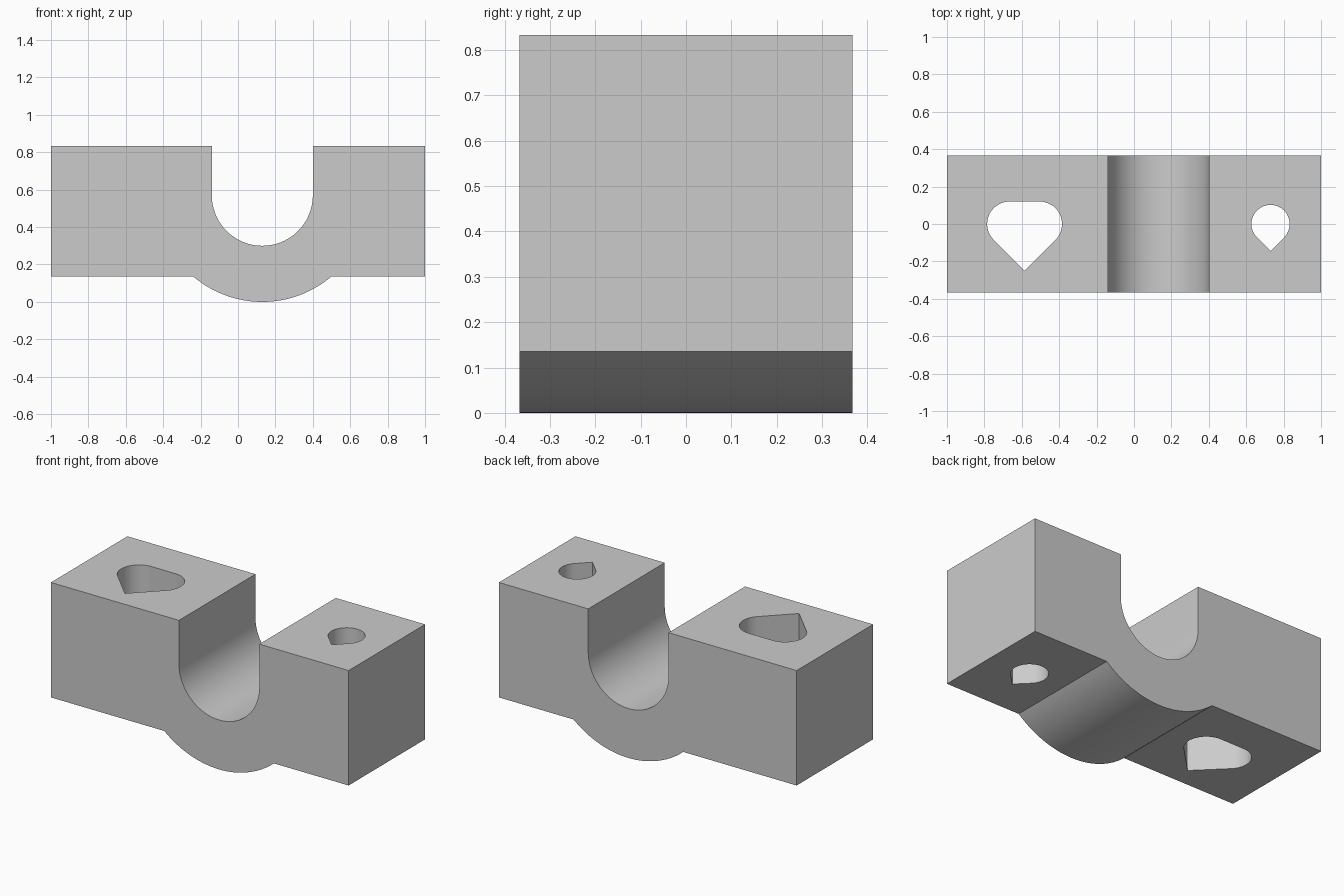
import bpy
import bmesh
from math import asin, cos, pi, radians, sin, sqrt

cube = bpy.data.objects.get("Cube")
if cube:
    bpy.data.objects.remove(cube, do_unlink=True)

grey = bpy.data.materials.new("light grey")
grey.use_nodes = True
colour = (0.6, 0.6, 0.6, 1)
grey.diffuse_color = colour
grey.node_tree.nodes["Principled BSDF"].inputs["Base Color"].default_value = colour

HALF_DEPTH = 0.367
TOP, BASE = 0.833, 0.135
CX, CZ = 0.13, 0.57          # shared centre of channel and belly
CHANNEL, BELLY = 0.27, 0.57  # their radii


def arc(cx, cy, r, start, end, n=40):
    angles = [start + (end - start) * i / n for i in range(n + 1)]
    return [(cx + r * cos(a), cy + r * sin(a)) for a in angles]


def prism(name, points, offset):
    """Extrude a closed outline of 3D points into a solid."""
    bm = bmesh.new()
    face = bm.faces.new([bm.verts.new(p) for p in points])
    out = bmesh.ops.extrude_face_region(bm, geom=[face])
    moved = [v for v in out["geom"] if isinstance(v, bmesh.types.BMVert)]
    bmesh.ops.translate(bm, verts=moved, vec=offset)
    bmesh.ops.recalc_face_normals(bm, faces=bm.faces)
    mesh = bpy.data.meshes.new(name)
    bm.to_mesh(mesh)
    bm.free()
    mesh.materials.append(grey)
    obj = bpy.data.objects.new(name, mesh)
    bpy.context.collection.objects.link(obj)
    return obj


def teardrop(cx, r, half_slot):
    """Rounded outline ending in a right-angled point towards the front."""
    return (arc(cx + half_slot, 0, r, -pi / 4, pi / 2)
            + arc(cx - half_slot - 1e-5, 0, r, pi / 2, pi * 5 / 4)
            + [(cx, -r * sqrt(2) - half_slot)])


# Block with a U channel above and a concentric rounded belly below
spread = asin(sqrt(BELLY ** 2 - (CZ - BASE) ** 2) / BELLY)
outline = ([(-1, TOP), (-1, BASE)]
           + arc(CX, CZ, BELLY, -pi / 2 - spread, -pi / 2 + spread)
           + [(1, BASE), (1, TOP), (CX + CHANNEL, TOP)]
           + arc(CX, CZ, CHANNEL, 0, -pi, 56)
           + [(CX - CHANNEL, TOP)])
block = prism("channel_block", [(x, -HALF_DEPTH, z) for x, z in outline],
              (0, 2 * HALF_DEPTH, 0))

# Vertical through holes
bpy.context.view_layer.objects.active = block
block.select_set(True)
for name, cx, r, half_slot in (("wide_hole", -0.585, 0.12, 0.08),
                               ("small_hole", 0.73, 0.102, 0)):
    cutter = prism(name, [(x, y, -0.2) for x, y in teardrop(cx, r, half_slot)],
                   (0, 0, 1.3))
    cutter.hide_render = True
    mod = block.modifiers.new(name, "BOOLEAN")
    mod.operation, mod.solver, mod.object = "DIFFERENCE", "EXACT", cutter
    bpy.ops.object.modifier_apply(modifier=mod.name)
    bpy.data.objects.remove(cutter, do_unlink=True)

bpy.ops.object.shade_smooth_by_angle(angle=radians(30))
